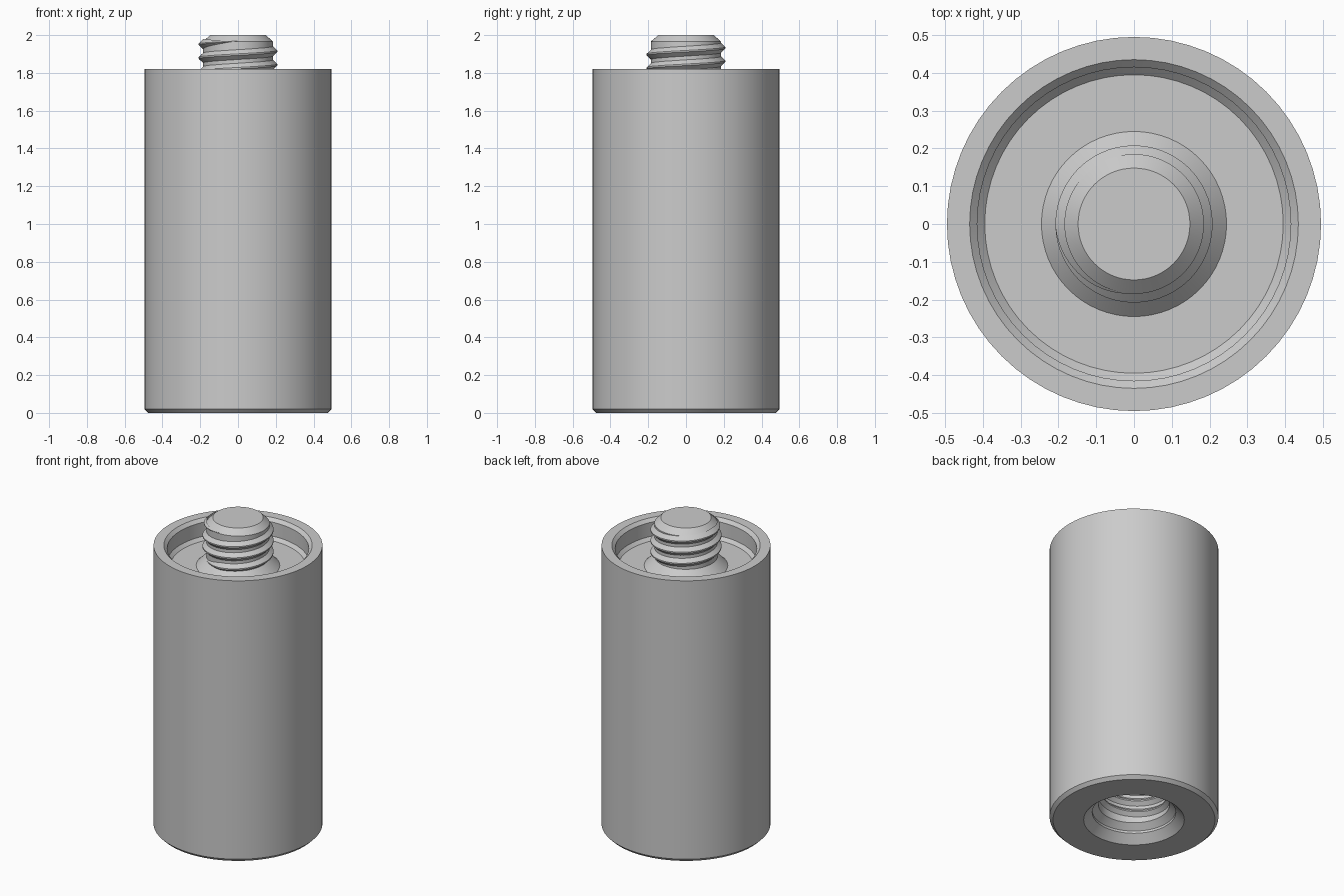
import bpy, bmesh
from math import cos, sin, pi, tau, radians

cube = bpy.data.objects.get("Cube")
if cube:
    bpy.data.objects.remove(cube)

SEGMENTS = 64
PITCH = 0.072
CORE, CREST = 0.185, 0.208

steel = bpy.data.materials.new("plain grey metal")
steel.use_nodes = True
grey = (0.6, 0.6, 0.6, 1)
steel.diffuse_color = grey
steel.node_tree.nodes["Principled BSDF"].inputs["Base Color"].default_value = grey


def finish(name, bm):
    bmesh.ops.recalc_face_normals(bm, faces=bm.faces)
    mesh = bpy.data.meshes.new(name)
    bm.to_mesh(mesh)
    bm.free()
    mesh.materials.append(steel)
    obj = bpy.data.objects.new(name, mesh)
    bpy.context.collection.objects.link(obj)
    bpy.ops.object.select_all(action="DESELECT")
    obj.select_set(True)
    bpy.context.view_layer.objects.active = obj
    bpy.ops.object.shade_smooth_by_angle(angle=radians(25))
    return obj


def ring(bm, radius, z):
    if radius == 0:
        return [bm.verts.new((0, 0, z))] * SEGMENTS
    return [bm.verts.new((radius * cos(tau * i / SEGMENTS),
                          radius * sin(tau * i / SEGMENTS), z))
            for i in range(SEGMENTS)]


def lathe(name, profile):
    """Revolve (radius, height) points around the vertical axis."""
    bm = bmesh.new()
    rings = [ring(bm, r, z) for r, z in profile]
    for low, high in zip(rings, rings[1:]):
        for i in range(SEGMENTS):
            j = (i + 1) % SEGMENTS
            corners = dict.fromkeys((low[i], low[j], high[j], high[i]))
            bm.faces.new(list(corners))
    return finish(name, bm)


def thread(name, base, tip, z_zero, first_turn, last_turn):
    """Right-handed ridge that fades into its base at both ends."""
    bm = bmesh.new()
    steps = round((last_turn - first_turn) * SEGMENTS)
    sections = []
    for s in range(steps + 1):
        turn = first_turn + s / SEGMENTS
        fade = max(0.02, min(1, s / 10, (steps - s) / 16))
        z = z_zero + PITCH * turn
        peak = base + (tip - base) * fade
        shape = [(base, -0.028), (peak, -0.004), (peak, 0.004), (base, 0.028)]
        sections.append([bm.verts.new((r * cos(tau * turn), r * sin(tau * turn),
                                       z + dz * fade)) for r, dz in shape])
    for a, b in zip(sections, sections[1:]):
        for i in range(4):
            j = (i + 1) % 4
            bm.faces.new((a[i], a[j], b[j], b[i]))
    bm.faces.new(sections[0])
    bm.faces.new(sections[-1])
    return finish(name, bm)


# Pillar body with threaded socket below and recessed cup above
lathe("pillar_body", [
    (0, 0.46), (CREST, 0.40), (CREST, 0.10), (0.245, 0.065), (0.245, 0.05),
    (0.295, 0), (0.475, 0), (0.495, 0.02), (0.495, 1.82), (0.435, 1.82),
    (0.415, 1.80), (0.415, 1.71), (0.395, 1.69), (0.245, 1.69),
    (CORE, 1.75), (0, 1.75)])

# Stud core with chamfered tip
lathe("stud_core", [(0, 1.72), (CORE, 1.72), (CORE, 1.965), (0.148, 2.0), (0, 2.0)])

# Screw threads on the stud and inside the socket
thread("stud_thread", CORE - 0.002, CREST, 1.915, -2.4, 0.75)
thread("socket_thread", CREST + 0.002, CORE, 0.12, 0, 3.6)
